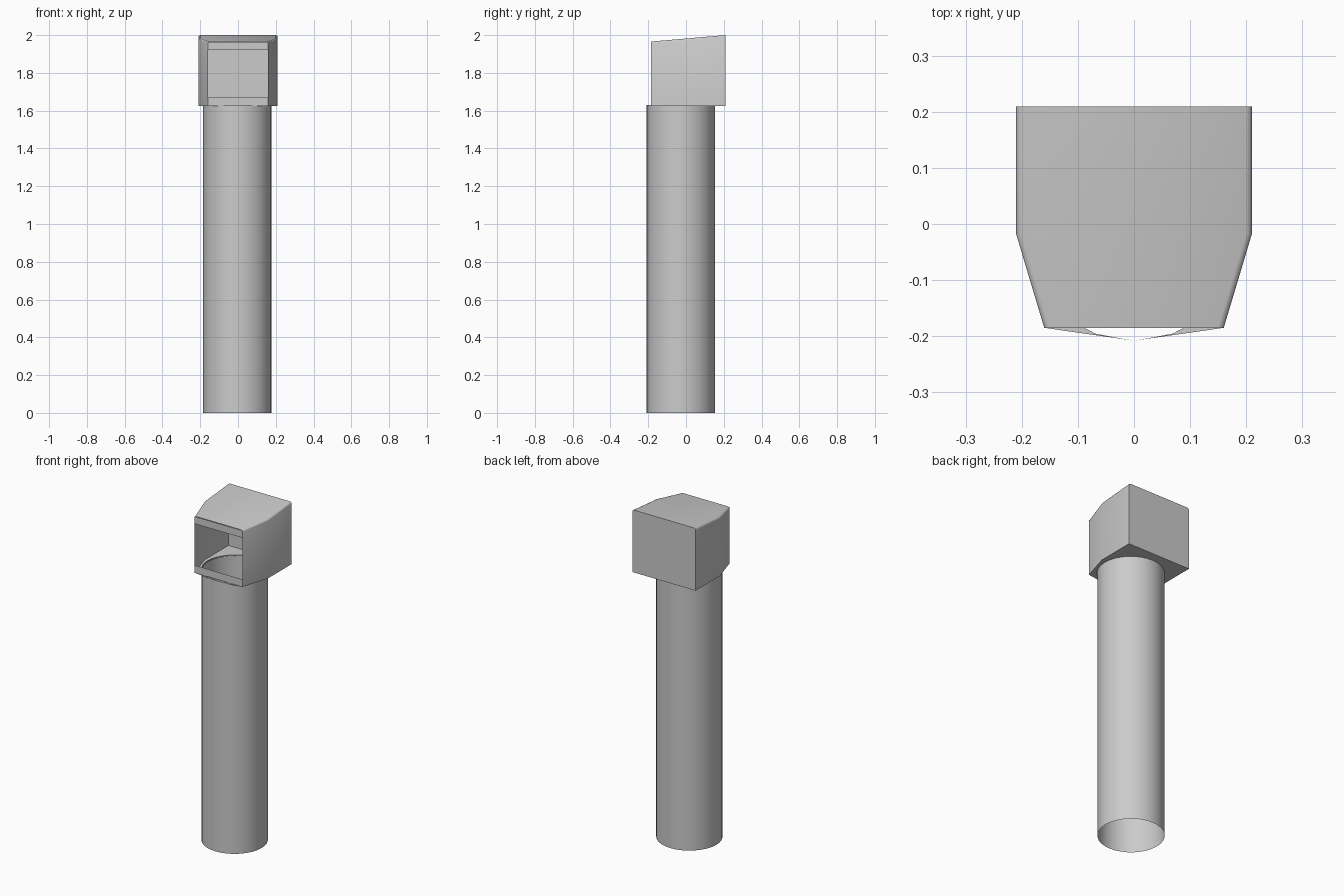
import bpy, bmesh
from math import sin, cos, pi, radians

if "Cube" in bpy.data.objects:
    bpy.data.objects.remove(bpy.data.objects["Cube"])

CX, CY, R, N = -0.003, -0.028, 0.181, 32
FLOOR = 1.625


def finish(bm, name, angle):
    me = bpy.data.meshes.new(name)
    bm.to_mesh(me)
    bm.free()
    ob = bpy.data.objects.new(name, me)
    bpy.context.collection.objects.link(ob)
    bpy.ops.object.select_all(action='DESELECT')
    bpy.context.view_layer.objects.active = ob
    ob.select_set(True)
    bpy.ops.object.shade_smooth_by_angle(angle=radians(angle))
    return ob


# Open pipe
bm = bmesh.new()
rings = [[bm.verts.new((CX + R * sin(2 * pi * i / N), CY - R * cos(2 * pi * i / N), z))
          for i in range(N)] for z in (0, 1.63)]
for i in range(N):
    j = (i + 1) % N
    bm.faces.new((rings[0][i], rings[0][j], rings[1][j], rings[1][i]))
finish(bm, "vent_pipe", 40)

# Hood: tapered side walls, back wall and sloping roof
bm = bmesh.new()
plan = [(0.16, -0.185), (0.21, -0.018), (0.21, 0.209),
        (-0.21, 0.209), (-0.21, -0.018), (-0.16, -0.185)]
low = [bm.verts.new((x, y, FLOOR)) for x, y in plan]
top = [bm.verts.new((x, y, 2 - 0.087 * (0.209 - y))) for x, y in plan]
for i in range(5):
    bm.faces.new((low[i], low[i + 1], top[i + 1], top[i]))
bm.faces.new(top)

# Soft edges along the roof sides and the rear corners
soft = [bm.edges.get((top[a], top[a + 1])) for a in (0, 1, 3, 4)]
bmesh.ops.bevel(bm, geom=soft, offset=0.01, segments=2, profile=0.5, affect='EDGES')

# Strips above and below the front opening
for z0, z1 in ((FLOOR, 1.67), (1.92, 1.964)):
    bm.faces.new([bm.verts.new((x, -0.185, z)) for x, z in
                  ((-0.16, z0), (0.16, z0), (0.16, z1), (-0.16, z1))])

# Floor around the pipe mouth, two mirrored halves meeting at a pointed lip
tip = -0.208
for s in (1, -1):
    pts = [(0, tip)] + [(s * x, y) for x, y in plan[:3]] + [(0, 0.209)]
    for i in range(N // 2, 0, -1):
        a = 2 * pi * i / N
        x, y = R * sin(a), CY - R * cos(a)
        pts.append((s * x, max(y, tip + 0.145 * x + 0.001)))
    if s > 0:
        pts = pts
    else:
        pts.reverse()
    bm.faces.new([bm.verts.new((x, y, FLOOR)) for x, y in pts])
bmesh.ops.remove_doubles(bm, verts=bm.verts, dist=0.0005)
bmesh.ops.triangulate(bm, faces=[f for f in bm.faces if len(f.verts) > 8])
finish(bm, "vent_hood", 50)
